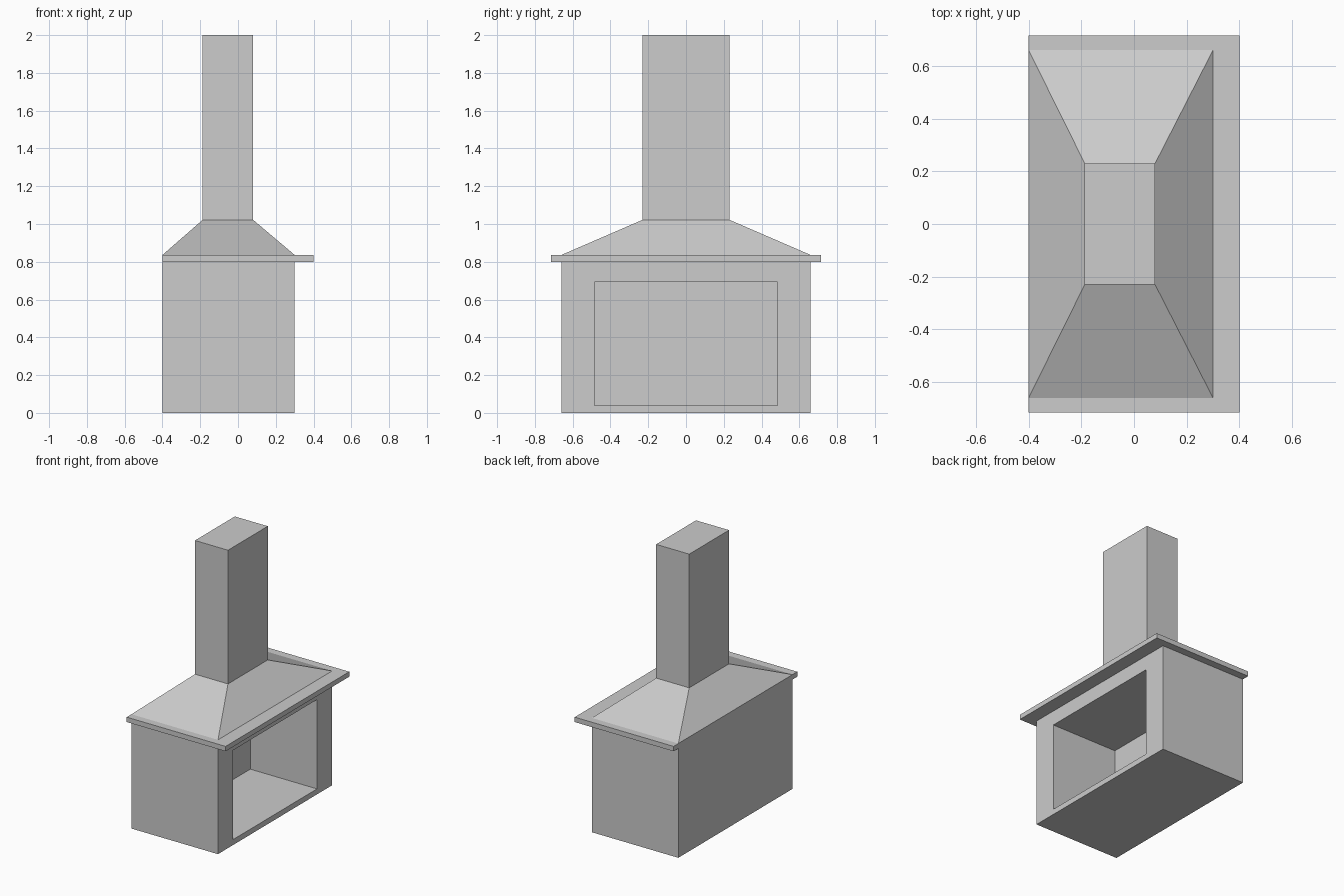
import bpy
import bmesh

cube = bpy.data.objects.get("Cube")
if cube:
    bpy.data.objects.remove(cube, do_unlink=True)

# Single plaster colour
plaster = bpy.data.materials.new("grey_plaster")
plaster.use_nodes = True
colour = (0.604, 0.604, 0.604, 1)
plaster.diffuse_color = colour
plaster.node_tree.nodes["Principled BSDF"].inputs["Base Color"].default_value = colour


def frustum(bm, lower, upper, z0, z1):
    """Block between two rectangles, each (x min, x max, half width in y)."""
    rings = []
    for (xa, xb, w), z in ((lower, z0), (upper, z1)):
        rings.append([bm.verts.new(p) for p in
                      ((xa, -w, z), (xb, -w, z), (xb, w, z), (xa, w, z))])
    low, high = rings
    bm.faces.new(low[::-1])
    bm.faces.new(high)
    for i in range(4):
        j = (i + 1) % 4
        bm.faces.new((low[i], low[j], high[j], high[i]))
    bm.normal_update()


def finish(bm, name):
    mesh = bpy.data.meshes.new(name)
    bm.to_mesh(mesh)
    bm.free()
    mesh.materials.append(plaster)
    obj = bpy.data.objects.new(name, mesh)
    bpy.context.collection.objects.link(obj)
    return obj


def block(name, lower, upper, z0, z1):
    bm = bmesh.new()
    frustum(bm, lower, upper, z0, z1)
    return finish(bm, name)


body = (-0.4, 0.3, 0.66)
flue = (-0.187, 0.08, 0.23)
body_top, shelf_top, hood_top = 0.8, 0.836, 1.022

# Firebox body with a recessed hearth opening on its +x side
bm = bmesh.new()
frustum(bm, body, body, 0, body_top)
face = max(bm.faces, key=lambda f: f.normal.x)
bmesh.ops.inset_individual(bm, faces=[face], thickness=0.1)
for v in face.verts:
    v.co.y = 0.485 if v.co.y > 0 else -0.485
    v.co.z = 0.693 if v.co.z > body_top / 2 else 0.04
inner = bmesh.ops.extrude_discrete_faces(bm, faces=[face])["faces"][0]
for v in inner.verts:
    v.co.x = -0.24
finish(bm, "firebox_body")

# Mantel shelf, sloping hood and chimney
shelf = (-0.4, 0.4, 0.715)
block("mantel_shelf", shelf, shelf, body_top, shelf_top)
block("chimney_hood", body, flue, shelf_top, hood_top)
block("chimney_flue", flue, flue, hood_top, 2)
